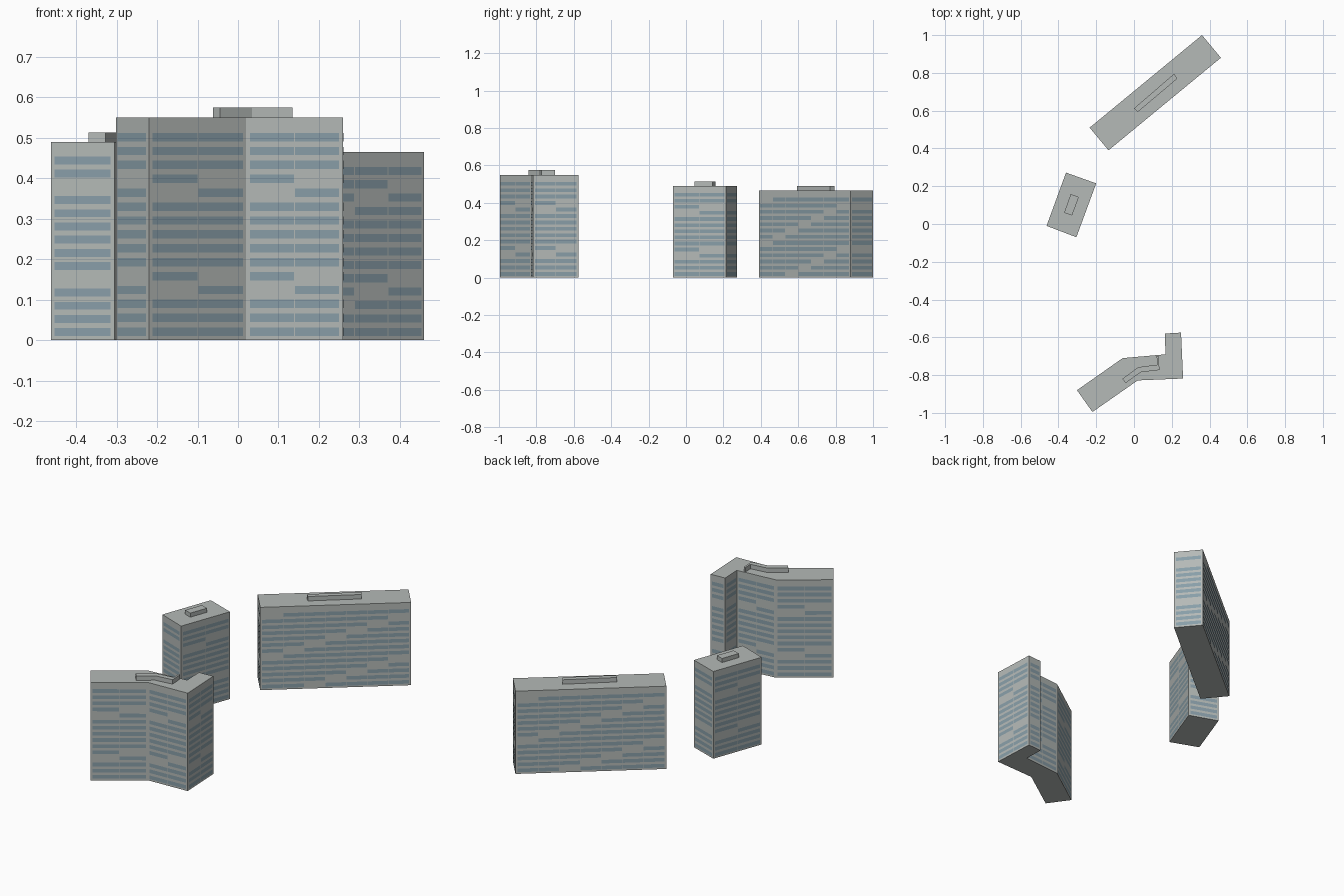
import bpy
import bmesh
from mathutils import Vector

cube = bpy.data.objects.get("Cube")
if cube:
    bpy.data.objects.remove(cube)


def make_material(name, rgb):
    mat = bpy.data.materials.new(name)
    mat.use_nodes = True
    mat.diffuse_color = (*rgb, 1)
    mat.node_tree.nodes["Principled BSDF"].inputs["Base Color"].default_value = (*rgb, 1)
    return mat


CONCRETE = make_material("pale grey concrete", (0.46, 0.49, 0.475))
GLASS = make_material("blue grey glass", (0.25, 0.345, 0.395))


def make_object(name, bm, mat):
    mesh = bpy.data.meshes.new(name)
    bm.to_mesh(mesh)
    bm.free()
    mesh.materials.append(mat)
    obj = bpy.data.objects.new(name, mesh)
    bpy.context.collection.objects.link(obj)
    return obj


def prism(name, plan, bottom, top):
    """Extrude a floor plan between two heights."""
    bm = bmesh.new()
    base = bm.faces.new([bm.verts.new((x, y, bottom)) for x, y in plan])
    out = bmesh.ops.extrude_face_region(bm, geom=[base])
    up = [v for v in out["geom"] if isinstance(v, bmesh.types.BMVert)]
    bmesh.ops.translate(bm, verts=up, vec=(0, 0, top - bottom))
    bmesh.ops.recalc_face_normals(bm, faces=bm.faces)
    return make_object(name, bm, CONCRETE)


def window_bands(name, plan, height, rows, margin=0.01, gap=0.003, lift=0.0015):
    """Lay strips of glass on each wall; blank bays step up diagonally."""
    bm = bmesh.new()
    pitch = height / (rows + 1)
    for i, start in enumerate(plan):
        a, b = Vector(start), Vector(plan[(i + 1) % len(plan)])
        along = (b - a).normalized()
        out = Vector((along.y, -along.x)) * lift
        length = (b - a).length
        bays = max(1, int(length / 0.105))
        bay = (length - 2 * margin) / bays
        for row in range(rows):
            z = (row + 0.6) * pitch
            for n in range(bays):
                if (row - 4 + bays - 1 - n) % 7 == 0:
                    continue
                left = margin + n * bay + (gap / 2 if n else 0)
                right = margin + (n + 1) * bay - (gap / 2 if n < bays - 1 else 0)
                p, q = a + along * left + out, a + along * right + out
                low, high = z - pitch * 0.3, z + pitch * 0.3
                corners = [(*p, low), (*q, low), (*q, high), (*p, high)]
                bm.faces.new([bm.verts.new(c) for c in corners])
    make_object(name, bm, GLASS)


def building(name, plan, height, rows, roof_plan, roof_height):
    prism(name + "_walls", plan, 0, height)
    prism(name + "_roof_housing", roof_plan, height, height + roof_height)
    window_bands(name + "_windows", plan, height, rows)


# Long slab block at the back
building("slab_block",
         [(-0.235, 0.51), (-0.135, 0.39), (0.46, 0.88), (0.36, 1.0)], 0.465, 13,
         [(0.0, 0.612), (0.02, 0.593), (0.23, 0.77), (0.212, 0.795)], 0.025)

# Small tower in the middle
building("small_tower",
         [(-0.463, -0.01), (-0.305, -0.07), (-0.2, 0.215), (-0.36, 0.272)], 0.49, 14,
         [(-0.37, 0.06), (-0.328, 0.045), (-0.292, 0.143), (-0.335, 0.158)], 0.023)

# Bent block at the front, with a short wing
building("bent_block",
         [(-0.302, -0.88), (-0.22, -0.995), (0.02, -0.828), (0.26, -0.818),
          (0.249, -0.575), (0.163, -0.58), (0.167, -0.69), (-0.06, -0.71)], 0.55, 15,
         [(-0.062, -0.82), (-0.044, -0.842), (0.035, -0.785), (0.135, -0.773),
          (0.13, -0.7), (0.12, -0.7), (0.122, -0.745), (0.022, -0.758)], 0.025)
